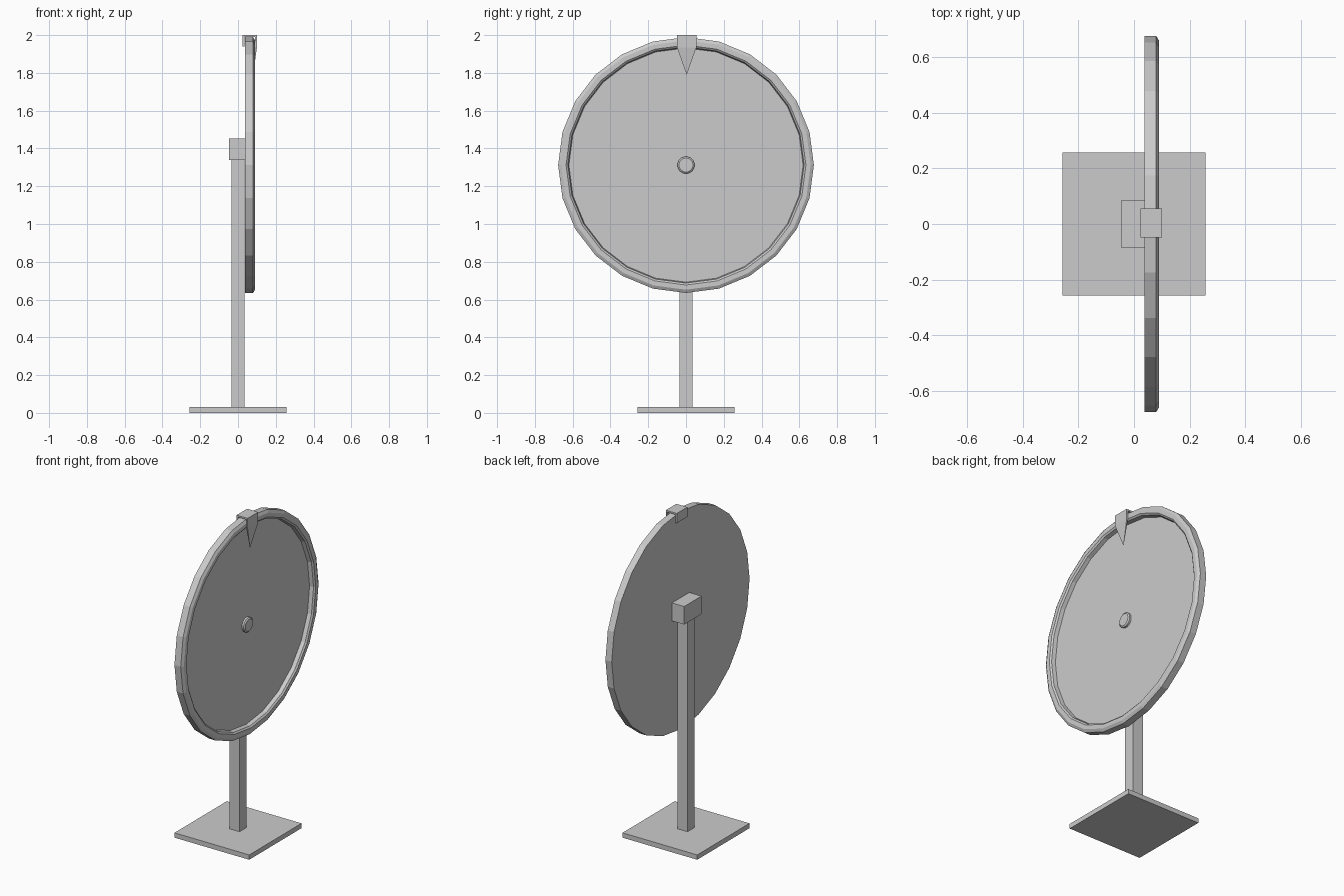
import bpy
import bmesh
from math import sin, cos, tau

cube = bpy.data.objects.get("Cube")
if cube:
    bpy.data.objects.remove(cube, do_unlink=True)

grey = bpy.data.materials.new("plain grey")
grey.use_nodes = True
colour = (0.6, 0.6, 0.6, 1)
grey.diffuse_color = colour
grey.node_tree.nodes["Principled BSDF"].inputs["Base Color"].default_value = colour

WHEEL_Z = 1.312


def finish(name, bm):
    bmesh.ops.recalc_face_normals(bm, faces=bm.faces[:])
    mesh = bpy.data.meshes.new(name)
    bm.to_mesh(mesh)
    bm.free()
    mesh.materials.append(grey)
    obj = bpy.data.objects.new(name, mesh)
    bpy.context.collection.objects.link(obj)
    return obj


def box(name, x, y, z):
    """Box spanning the given (low, high) ranges."""
    bm = bmesh.new()
    bmesh.ops.create_cube(bm, size=1)
    for v in bm.verts:
        v.co = [r[0] if c < 0 else r[1] for c, r in zip(v.co, (x, y, z))]
    return finish(name, bm)


def lathe_x(name, profile, sides):
    """Turn (radius, x) points about the wheel axle, capping both ends."""
    bm = bmesh.new()
    rings = [[bm.verts.new((x, r * sin(tau * i / sides),
                            WHEEL_Z + r * cos(tau * i / sides)))
              for i in range(sides)] for r, x in profile]
    for a, b in zip(rings, rings[1:]):
        for i in range(sides):
            j = (i + 1) % sides
            bm.faces.new((a[i], a[j], b[j], b[i]))
    bm.faces.new(rings[0])
    bm.faces.new(rings[-1])
    return finish(name, bm)


def extrude_y(name, outline, y0, y1):
    """Extrude an (x, z) outline between two y positions."""
    bm = bmesh.new()
    face = bm.faces.new([bm.verts.new((x, y0, z)) for x, z in outline])
    out = bmesh.ops.extrude_face_region(bm, geom=[face])
    for item in out["geom"]:
        if isinstance(item, bmesh.types.BMVert):
            item.co.y = y1
    return finish(name, bm)


# Stand
box("base_plate", (-0.257, 0.257), (-0.257, 0.257), (0, 0.03))
box("post", (-0.035, 0.035), (-0.035, 0.035), (0.03, 1.34))
box("axle_block", (-0.047, 0.038), (-0.085, 0.085), (1.34, 1.452))

# Wheel with a raised, bevelled rim around a sunken face
lathe_x("wheel", [(0.677, 0.037), (0.677, 0.08), (0.66, 0.09),
                  (0.635, 0.09), (0.625, 0.082), (0.62, 0.058)], 24)
lathe_x("hub", [(0.045, 0.057), (0.045, 0.07), (0.037, 0.076)], 24)

# Clip hooked over the rim
Y0, Y1 = -0.048, 0.055
extrude_y("clip", [(0.024, 1.94), (0.024, 2), (0.1, 2), (0.1, 1.935),
                   (0.091, 1.935), (0.091, 1.99), (0.034, 1.99),
                   (0.034, 1.94)], Y0, Y1)

# Pointer tapering down and inward from the clip
bm = bmesh.new()
top = [bm.verts.new(p) for p in ((0.091, Y0, 1.935), (0.1, Y0, 1.935),
                                 (0.1, Y1, 1.935), (0.091, Y1, 1.935))]
tip = bm.verts.new((0.08, (Y0 + Y1) / 2, 1.79))
bm.faces.new(top)
for i in range(4):
    bm.faces.new((top[i], top[(i + 1) % 4], tip))
finish("pointer", bm)
